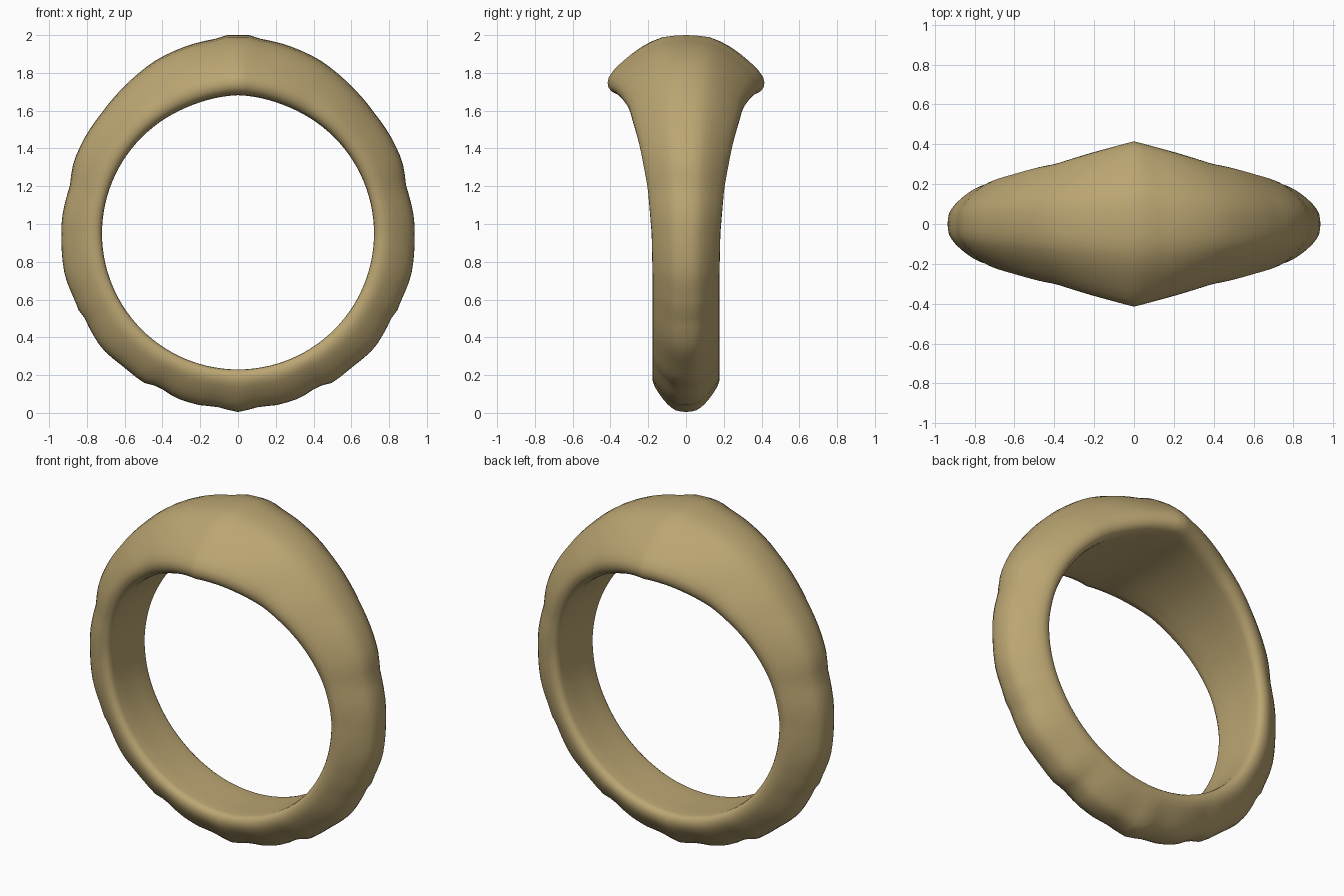
import bpy, bmesh, math

if "Cube" in bpy.data.objects:
    bpy.data.objects.remove(bpy.data.objects["Cube"])

CZ = 0.95          # height of the finger hole centre
SEGS = 112         # steps around the band

# outer silhouette (x, z), top to bottom, mirrored in x
OUTER = [(0, 2.0), (0.06, 2.0), (0.12, 1.98), (0.25, 1.95), (0.43, 1.87), (0.6, 1.73),
         (0.72, 1.59), (0.81, 1.46), (0.87, 1.33), (0.89, 1.2), (0.932, 1.03), (0.935, 0.92),
         (0.915, 0.72), (0.865, 0.6), (0.85, 0.55), (0.82, 0.52), (0.72, 0.34), (0.6, 0.24),
         (0.5, 0.16), (0.42, 0.14), (0.33, 0.08), (0.2, 0.04), (0.12, 0.035), (0, 0.005)]
# half width by angle from the top (degrees)
WIDTH = [(0, 0.415), (15, 0.36), (30, 0.302), (38, 0.285), (51, 0.25), (72, 0.202),
         (90, 0.182), (110, 0.176), (180, 0.178)]
# inner radius by angle: slight peak under the crown
INNER = [(0, 0.732), (20, 0.721), (30, 0.72), (180, 0.72)]
# half cross-section: (fraction of half width, fraction of thickness)
SECTION = [(0, 1), (0.15, 0.99), (0.3, 0.965), (0.43, 0.9), (0.56, 0.81), (0.69, 0.69),
           (0.81, 0.56), (0.92, 0.42), (0.985, 0.3), (1.0, 0.21), (0.99, 0.13),
           (0.95, 0.06), (0.88, 0.015), (0.78, 0), (0.4, 0), (0, 0)]


def lerp_table(table, a):
    for (a0, v0), (a1, v1) in zip(table, table[1:]):
        if a <= a1:
            return v0 + (v1 - v0) * (a - a0) / (a1 - a0)
    return table[-1][1]


RADIUS = [(math.degrees(math.atan2(x, z - CZ)), math.hypot(x, z - CZ)) for x, z in OUTER]
loop = SECTION + [(-y, t) for y, t in SECTION[-2:0:-1]]

# band: sweep the section around the hole
bm = bmesh.new()
rings = []
for i in range(SEGS):
    ang = 2 * math.pi * i / SEGS
    deg = math.degrees(ang)
    a = min(deg, 360 - deg)
    w, ri, ro = (lerp_table(t, a) for t in (WIDTH, INNER, RADIUS))
    ring = []
    for y, t in loop:
        r = ri + (ro - ri) * t
        ring.append(bm.verts.new((r * math.sin(ang), y * w, CZ + r * math.cos(ang))))
    rings.append(ring)
n = len(loop)
for i in range(SEGS):
    p, q = rings[i], rings[(i + 1) % SEGS]
    for j in range(n):
        k = (j + 1) % n
        bm.faces.new((p[j], p[k], q[k], q[j]))
bmesh.ops.recalc_face_normals(bm, faces=bm.faces)
for f in bm.faces:
    f.smooth = True
mesh = bpy.data.meshes.new("ring_band")
bm.to_mesh(mesh)
bm.free()

mat = bpy.data.materials.new("antique gold")
mat.diffuse_color = (0.5, 0.38, 0.17, 1)
mat.use_nodes = True
mat.node_tree.nodes["Principled BSDF"].inputs["Base Color"].default_value = mat.diffuse_color
mesh.materials.append(mat)
band = bpy.data.objects.new("ring_band", mesh)
bpy.context.collection.objects.link(band)
